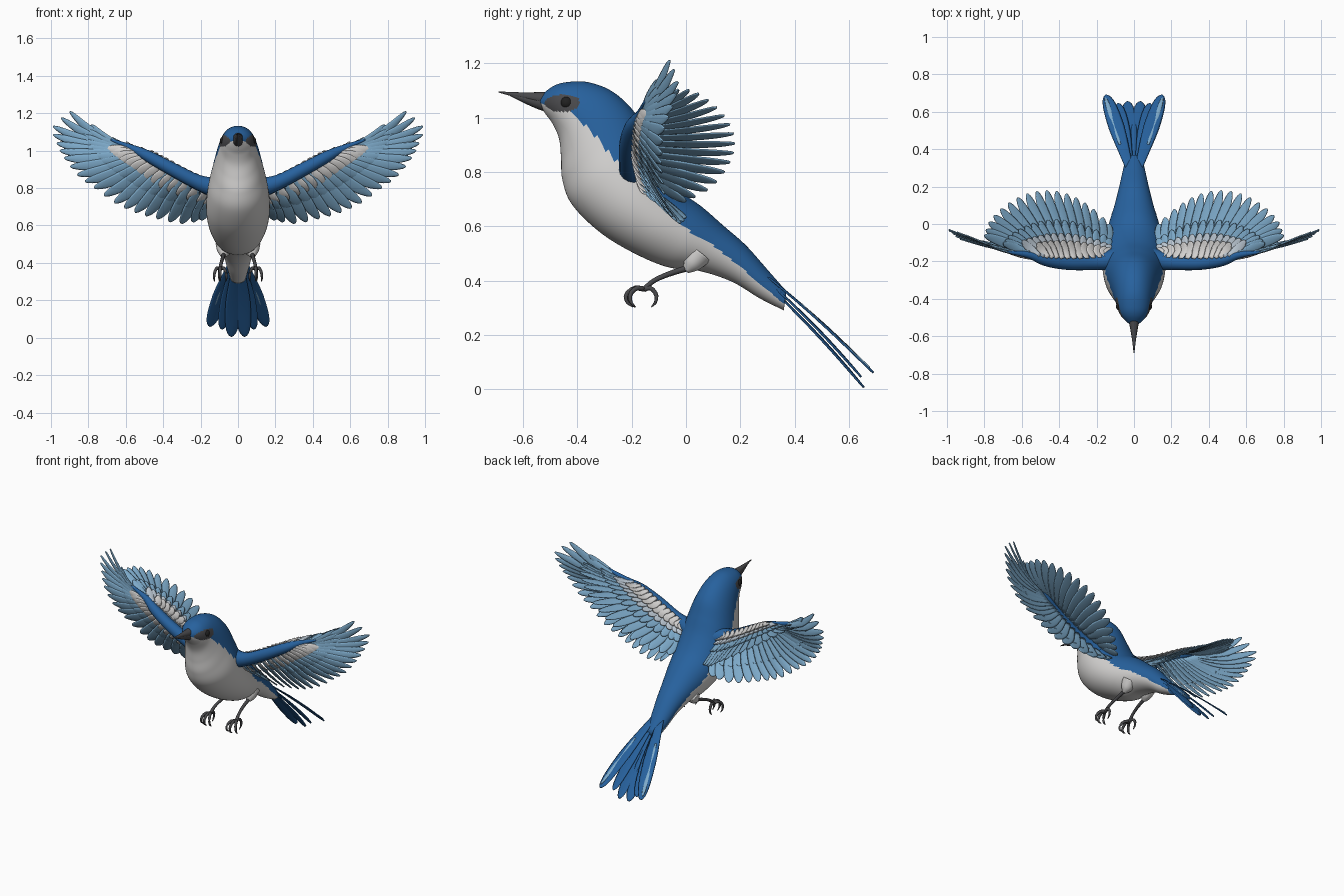
import bpy, bmesh, math
from mathutils import Vector

if "Cube" in bpy.data.objects:
    bpy.data.objects.remove(bpy.data.objects["Cube"], do_unlink=True)


def material(name, color):
    mat = bpy.data.materials.new(name)
    mat.use_nodes = True
    mat.diffuse_color = (*color, 1)
    mat.node_tree.nodes["Principled BSDF"].inputs["Base Color"].default_value = (*color, 1)
    return mat


BLUE = material("deep blue", (0.02, 0.12, 0.34))
SKY = material("sky blue", (0.21, 0.41, 0.6))
WHITE = material("soft white", (0.66, 0.65, 0.64))
PALE = material("pale blue grey", (0.52, 0.6, 0.68))
DARK = material("charcoal", (0.065, 0.065, 0.07))
BLACK = material("eye black", (0.015, 0.015, 0.015))


def spline(points, n):
    """Sample n tuples along a smooth curve through the points."""
    out = []
    last = len(points) - 1
    for k in range(n):
        u = k / (n - 1) * last
        i = min(int(u), last - 1)
        t = u - i
        a, b, c, d = (points[min(max(i + j, 0), last)] for j in (-1, 0, 1, 2))
        out.append(tuple(
            q + 0.5 * t * (r - p + t * (2 * p - 5 * q + 4 * r - s + t * (3 * (q - r) + s - p)))
            for p, q, r, s in zip(a, b, c, d)))
    return out


def ring(center, side, up, count):
    turn = [2 * math.pi * k / count for k in range(count)]
    return [center + side * math.cos(a) + up * math.sin(a) for a in turn]


def loft(bm, rings):
    """Skin a closed surface over a list of rings."""
    loops = [[bm.verts.new(p) for p in r] for r in rings]
    n = len(loops[0])
    for a, b in zip(loops, loops[1:]):
        for k in range(n):
            bm.faces.new((a[k], a[(k + 1) % n], b[(k + 1) % n], b[k]))
    bm.faces.new(loops[0])
    bm.faces.new(loops[-1])


def finish(bm, name, mats, rule=None, mirror=1):
    for v in bm.verts:
        v.co.x *= mirror
    bmesh.ops.recalc_face_normals(bm, faces=bm.faces)
    for f in bm.faces:
        f.smooth = True
        if rule:
            f.material_index = rule(f.calc_center_median())
    mesh = bpy.data.meshes.new(name)
    bm.to_mesh(mesh)
    bm.free()
    for m in mats:
        mesh.materials.append(m)
    obj = bpy.data.objects.new(name, mesh)
    bpy.context.collection.objects.link(obj)
    return obj


def tube(bm, points, n=12, sides=10):
    """Round tapered tube; each point is x, y, z, radius."""
    path = spline(points, n)
    pos = [Vector(p[:3]) for p in path]
    rings = []
    for i, p in enumerate(pos):
        d = (pos[min(i + 1, n - 1)] - pos[max(i - 1, 0)]).normalized()
        side = d.cross(Vector((0.3, 0.2, 1))).normalized()
        rings.append(ring(p, side * path[i][3], d.cross(side) * path[i][3], sides))
    loft(bm, rings)


def feather(bm, root, tip, across, width, power=5, sweep=0, bow=0.01, tilt=0.18):
    """Thin blade with a rounded tip."""
    d = tip - root
    across = (across - d * across.dot(d) / d.length_squared).normalized()
    normal = d.cross(across).normalized()
    lean = (across + normal * tilt).normalized()
    flat = d.cross(lean).normalized()
    rings = []
    for k in range(12):
        t = math.sin(math.pi / 2 * k / 11)
        arch = math.sin(math.pi * t)
        w = width * ((0.45 + 0.55 * min(1, t * 2)) * math.sqrt(1 - t ** power) + 0.03)
        rings.append(ring(root + d * t + normal * bow * arch + across * sweep * arch,
                          lean * w, flat * 0.004, 8))
    loft(bm, rings)


# Body: each section is top y, top z, bottom y, bottom z, half width
sections = [
    (-.535, 1.08, -.54, 1.045, .022), (-.49, 1.115, -.515, 1.01, .06),
    (-.44, 1.13, -.49, .975, .083), (-.36, 1.13, -.467, .92, .098),
    (-.27, 1.095, -.46, .85, .116), (-.19, 1.02, -.455, .77, .137),
    (-.14, .92, -.42, .68, .16), (-.09, .82, -.32, .58, .17),
    (-.02, .73, -.2, .505, .16), (.06, .67, -.07, .45, .135),
    (.14, .6, .05, .435, .105), (.22, .53, .17, .395, .08),
    (.3, .44, .27, .335, .06), (.37, .36, .36, .29, .042)]
divide = [(-.56, 1.06), (-.42, 1.02), (-.34, .94), (-.27, .85), (-.15, .74),
          (0, .59), (.1, .53), (.2, .45), (.4, .28)]


def plumage(c):
    if ((c.y + .455) / .065) ** 2 + ((c.z - 1.052) / .032) ** 2 < 1:
        return 2
    for (y0, z0), (y1, z1) in zip(divide, divide[1:]):
        if y0 <= c.y <= y1:
            return 0 if c.z > z0 + (z1 - z0) * (c.y - y0) / (y1 - y0) else 1
    return 0


bm = bmesh.new()
rings = []
for ty, tz, by, bz, w in spline(sections, 110):
    top, low = Vector((0, ty, tz)), Vector((0, by, bz))
    rings.append(ring((top + low) / 2, Vector((w, 0, 0)), (top - low) / 2, 72))
loft(bm, rings)
finish(bm, "body", [BLUE, WHITE, DARK], plumage)

# Beak: upper and lower halves
for name, rise, reach in (("upper_beak", .008, -.69), ("lower_beak", -.008, -.67)):
    bm = bmesh.new()
    tube(bm, [(0, -.49, 1.055 + rise, .034), (0, -.54, 1.062 + rise, .024),
              (0, -.61, 1.077 + rise / 2, .012), (0, reach, 1.094, .002)], 14, 16)
    finish(bm, name, [DARK])

# Wing guide curves, for the side with positive x
down_roots = [(.15, -.16, .76), (.3, -.18, .85), (.42, -.18, .93),
              (.5, -.17, .975), (.56, -.16, 1), (.6, -.155, 1.02)]
down_tips = [(.19, 0, .63), (.3, -.02, .61), (.43, -.05, .635), (.55, -.075, .67),
             (.66, -.08, .72), (.77, -.09, .8), (.86, -.09, .87), (.93, -.08, .96),
             (.97, -.05, 1.04), (.99, -.03, 1.13), (.9, -.06, 1.21)]
back_roots = [(.13, -.17, .81), (.25, -.18, .86), (.38, -.18, .93),
              (.48, -.17, .98), (.56, -.15, 1.01)]
back_tips = [(.13, 0, .69), (.23, .09, .74), (.34, .155, .82), (.46, .18, .9),
             (.58, .16, .98), (.69, .1, 1.05), (.77, .02, 1.1), (.8, -.06, 1.1)]


def feather_row(name, roots, tips, n, mat, side, widths, reach=1, lift=(0, 0, 0),
                power=5, sweep=0, keep=1):
    bm = bmesh.new()
    lift = Vector(lift)
    ends = [Vector(p) for p in spline(tips, n)]
    for i, root in enumerate(spline(roots, n)):
        if i > keep * (n - 1):
            break
        f = i / (n - 1)
        root = Vector(root)
        across = ends[min(i + 1, n - 1)] - ends[max(i - 1, 0)]
        feather(bm, root + lift, root.lerp(ends[i], reach) + lift, across,
                widths[0] + (widths[1] - widths[0]) * f, power, sweep * f)
    finish(bm, name, [mat], mirror=side)


for side, label in ((1, "left"), (-1, "right")):
    # Wing arm
    bm = bmesh.new()
    tube(bm, [(.06, -.18, .79, .07), (.2, -.205, .825, .042), (.35, -.21, .9, .036),
              (.47, -.195, .965, .031), (.56, -.165, 1.01, .02), (.68, -.15, 1.06, .006)], 24, 16)
    finish(bm, label + "_wing_arm", [BLUE], mirror=side)

    # Lower sheet of flight feathers with its coverts
    feather_row(label + "_flight_feathers", down_roots, down_tips, 21, SKY, side,
                (.042, .024), power=4, sweep=-.025)
    feather_row(label + "_front_mid_coverts", down_roots, down_tips, 21, SKY, side,
                (.034, .022), .62, (0, -.008, 0), sweep=-.015)
    feather_row(label + "_front_coverts", down_roots, down_tips, 19, WHITE, side,
                (.032, .02), .38, (0, -.016, .004), keep=.8)

    # Rear fan with its coverts
    feather_row(label + "_fan_feathers", back_roots, back_tips, 17, SKY, side, (.034, .028))
    feather_row(label + "_fan_mid_coverts", back_roots, back_tips, 17, SKY, side,
                (.03, .024), .58, (0, -.004, .01))
    feather_row(label + "_fan_pale_coverts", back_roots, back_tips, 17, PALE, side,
                (.03, .022), .38, (0, -.004, .02), keep=.85)
    feather_row(label + "_fan_white_coverts", back_roots, back_tips, 17, WHITE, side,
                (.03, .022), .27, (0, -.004, .028), keep=.7)

    # Tail half: outer, middle and centre feathers
    across = Vector((1, 0, 0))
    tail = [("outer", (.025, .3, .415), (.15, .69, .06), .042),
            ("middle", (.02, .3, .4), (.085, .645, .045), .036),
            ("centre", (.012, .3, .385), (.035, .655, .006), .042)]
    for part, root, tip, width in tail:
        bm = bmesh.new()
        feather(bm, Vector(root), Vector(tip), across, width, 7, 0, -.008, .1)
        finish(bm, f"{label}_{part}_tail_feather", [BLUE], mirror=side)
    bm = bmesh.new()
    feather(bm, Vector((.075, .425, .312)), Vector((.153, .676, .079)), across, .014, 7, 0, 0, .1)
    finish(bm, label + "_tail_stripe", [SKY], mirror=side)

    # Eye
    bm = bmesh.new()
    bmesh.ops.create_uvsphere(bm, u_segments=20, v_segments=12, radius=.024)
    bmesh.ops.translate(bm, verts=bm.verts, vec=(.073, -.44, 1.054))
    finish(bm, label + "_eye", [BLACK], mirror=side)

    # Leg, thigh tuft and clawed toes
    bm = bmesh.new()
    tube(bm, [(.07, .05, .5, .05), (.075, .02, .46, .035), (.078, 0, .435, .012)])
    finish(bm, label + "_thigh", [WHITE], mirror=side)
    bm = bmesh.new()
    tube(bm, [(.076, .02, .45, .012), (.082, -.06, .425, .01),
              (.09, -.12, .398, .009), (.095, -.155, .365, .011)])
    for spread, dy in ((-.03, -.055), (.0, -.065), (.03, -.05), (.005, .045)):
        y = -.155
        tube(bm, [(.095, y, .368, .01), (.095 + spread * .6, y + dy * .55, .372, .009),
                  (.095 + spread, y + dy, .348, .008),
                  (.095 + spread * 1.1, y + dy * .95, .32, .006),
                  (.095 + spread, y + dy * .6, .302, .002)], 10, 8)
    finish(bm, label + "_leg_and_foot", [DARK], mirror=side)
